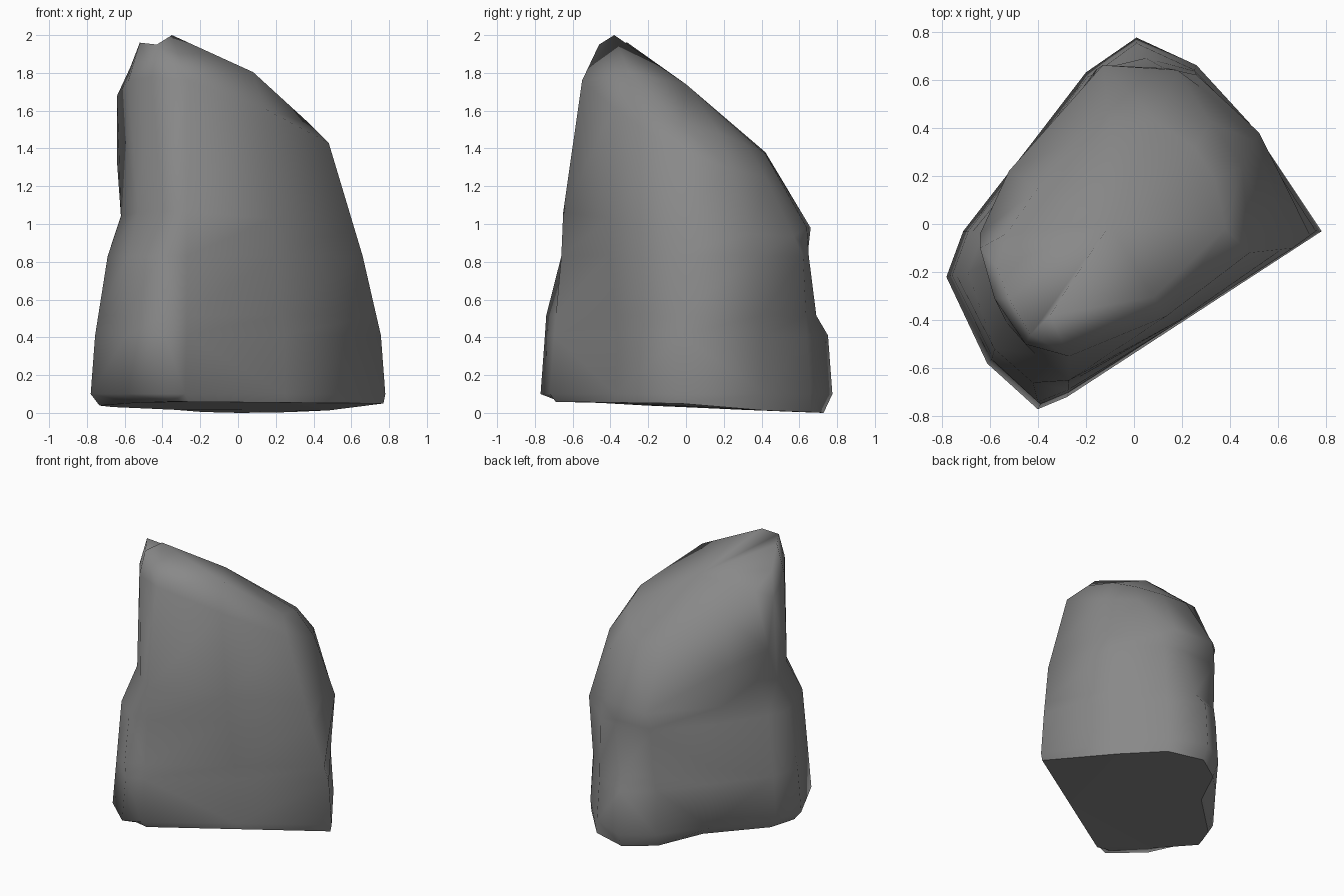
import bpy
import bmesh
from mathutils import Vector

default_cube = bpy.data.objects.get("Cube")
if default_cube:
    bpy.data.objects.remove(default_cube, do_unlink=True)

# Corner outlines, counter-clockwise from the right-hand corner
footprint = [(.78, -.03), (.48, .42), (.26, .66), (.01, .775), (-.2, .63), (-.43, .33),
             (-.71, -.03), (-.78, -.22), (-.61, -.58), (-.4, -.77), (-.28, -.72)]
waist = [(.66, -.1), (.52, .38), (.26, .62), (.12, .65), (-.16, .64), (-.44, .25),
         (-.63, -.05), (-.69, -.2), (-.58, -.52), (-.42, -.66), (-.27, -.66)]
shoulder = [(.48, -.12, 1.43), (.45, .24, 1.29), (.32, .42, 1.25), (.18, .64, .98),
            (-.13, .66, .98), (-.52, .22, 1.26), (-.64, -.04, 1.32), (-.64, -.1, 1.68),
            (-.58, -.31, 1.76), (-.45, -.5, 1.78), (-.27, -.55, 1.76)]
crown = [(.38, -.02, 1.53), (.34, .18, 1.48), (.25, .32, 1.42), (.1, .42, 1.37),
         (-.1, .42, 1.38), (-.4, .15, 1.58), (-.53, -.04, 1.72), (-.57, -.18, 1.83),
         (-.52, -.31, 1.96), (-.43, -.46, 1.95), (-.35, -.38, 2)]


def level(outline, height, tilt, size=1):
    """Scale a flat outline and raise it, leaning down towards the back."""
    return [Vector((x * size, y * size, max(0, height - tilt * y))) for x, y in outline]


def with_front_middle(ring, bulge):
    """Add a column in the middle of the broad front face."""
    middle = (ring[-1] + ring[0]) / 2
    return ring + [middle + Vector((.5, -.8, .3)) * bulge]


def move(ring, corners):
    """Shift chosen corners sideways."""
    for index, (x, y) in corners.items():
        ring[index].xy = x, y


def blend(lower, upper, amount):
    return [a.lerp(b, amount) for a, b in zip(lower, upper)]


base = level(footprint, .03, .04, .94)
move(base, {0: (.77, -.03), 1: (.48, .41), 2: (.26, .66), 5: (-.34, .29),
            8: (-.54, -.46), 9: (-.35, -.67), 10: (-.26, -.69)})
base[0].z = .05
foot = level(footprint, .1, 0)
shin = level(footprint, .41, 0, .97)
middle = level(waist, .83, 0)
# Ledge where the back of the foot steps in
belly = blend(shin, middle, .25)
move(belly, {3: (.05, .69), 4: (-.17, .62), 5: (-.42, .28), 9: (-.4, -.74)})
top_edge = [Vector(p) for p in shoulder]
# Hollow below the overhanging top on the left-hand side of the front
neck = blend(middle, top_edge, .25)
move(neck, {5: (-.43, .2), 7: (-.62, -.17), 8: (-.53, -.41), 9: (-.41, -.54),
            10: (-.27, -.65)})
neck[6] = Vector((-.55, -.03, 1.07))
rings = [base, foot, shin, belly, middle, neck, top_edge, [Vector(p) for p in crown]]
bulges = [0, 0, 0, .01, .02, .03, .06, .13]

# Rock: skin the rings, then close the flat bottom and the sloping top
bm = bmesh.new()
loops = [[bm.verts.new(p) for p in with_front_middle(r, b)] for r, b in zip(rings, bulges)]
count = len(loops[0])
for low, high in zip(loops, loops[1:]):
    for i in range(count):
        j = (i + 1) % count
        bm.faces.new((low[i], low[j], high[j], high[i]))
summit = bm.verts.new((-.1, 0, 1.74))
for i in range(count):
    bm.faces.new((loops[-1][i], loops[-1][(i + 1) % count], summit))
for face in bm.faces:
    face.smooth = True
bm.faces.new(loops[0][::-1])
bmesh.ops.triangulate(bm, faces=bm.faces[:])
bmesh.ops.recalc_face_normals(bm, faces=bm.faces[:])

mesh = bpy.data.meshes.new("rock")
bm.to_mesh(mesh)
bm.free()
rock = bpy.data.objects.new("rock", mesh)
bpy.context.collection.objects.link(rock)

# Stone grey
stone = bpy.data.materials.new("stone_grey")
stone.use_nodes = True
grey = (.25, .25, .25, 1)
stone.diffuse_color = grey
stone.node_tree.nodes["Principled BSDF"].inputs["Base Color"].default_value = grey
mesh.materials.append(stone)
